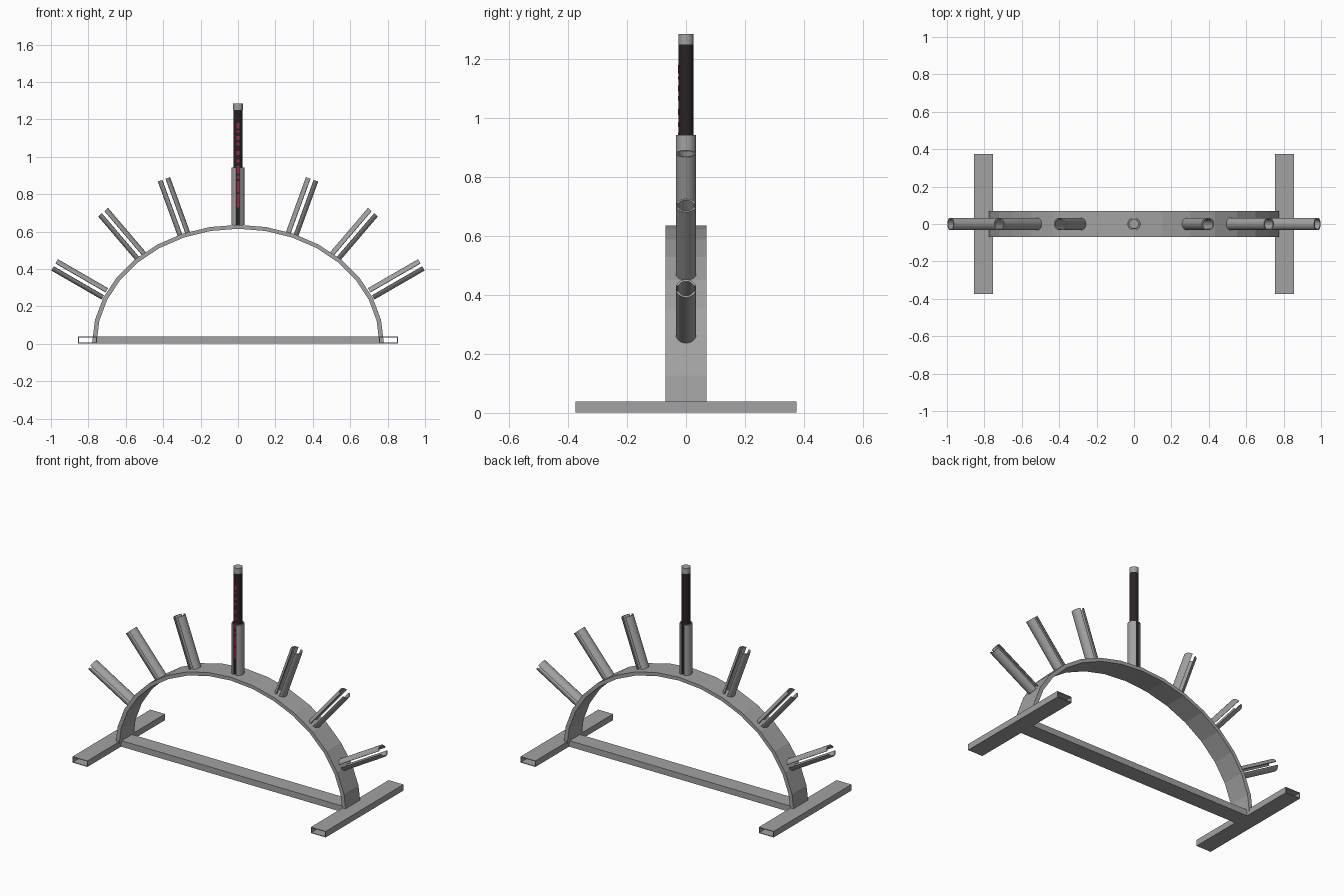
import bpy, bmesh, math
from mathutils import Matrix

if "Cube" in bpy.data.objects:
    bpy.data.objects.remove(bpy.data.objects["Cube"])


def material(name, rgb):
    m = bpy.data.materials.new(name)
    m.diffuse_color = (*rgb, 1)
    m.use_nodes = True
    m.node_tree.nodes["Principled BSDF"].inputs["Base Color"].default_value = m.diffuse_color
    return m


STEEL = material("grey steel", (0.36, 0.36, 0.36))
DARK = material("dark grip", (0.022, 0.016, 0.017))
RED = material("red marking", (0.38, 0.015, 0.05))


def finish(name, bm, mat, matrix=Matrix(), smooth=False):
    bmesh.ops.recalc_face_normals(bm, faces=bm.faces)
    me = bpy.data.meshes.new(name)
    bm.to_mesh(me)
    bm.free()
    me.materials.append(mat)
    ob = bpy.data.objects.new(name, me)
    ob.matrix_world = matrix
    bpy.context.collection.objects.link(ob)
    if smooth:
        bpy.ops.object.select_all(action='DESELECT')
        ob.select_set(True)
        bpy.context.view_layer.objects.active = ob
        bpy.ops.object.shade_smooth_by_angle(angle=math.radians(35))
    return ob


def add_strip(bm, outer, inner, place, closed=False):
    """Solid band between two matching outlines; place(p, end) gives 3D points."""
    rings = [[[bm.verts.new(place(p, e)) for p in line] for line in (outer, inner)]
             for e in (0, 1)]
    (o0, i0), (o1, i1) = rings
    n = len(outer)
    for k in range(n if closed else n - 1):
        j = (k + 1) % n
        for a, b in ((o0, o1), (o1, i1), (i1, i0), (i0, o0)):
            bm.faces.new((a[k], a[j], b[j], b[k]))
    if not closed:
        for k in (0, n - 1):
            bm.faces.new((o0[k], o1[k], i1[k], i0[k]))


def rect(w, h):
    return [(-w, -h), (w, -h), (w, h), (-w, h)]


def box_tube(name, half_len, matrix):
    """Hollow rectangular tube running along local y."""
    bm = bmesh.new()
    add_strip(bm, rect(0.05, 0.0185), rect(0.046, 0.0145),
              lambda p, e: (p[0], (2 * e - 1) * half_len, p[1]), True)
    finish(name, bm, STEEL, matrix)


def cylinder(name, r, z0, z1, mat):
    bm = bmesh.new()
    bmesh.ops.create_cone(bm, cap_ends=True, segments=32, radius1=r, radius2=r, depth=z1 - z0)
    finish(name, bm, mat, Matrix.Translation((0, 0, (z0 + z1) / 2)), True)


# base: two feet and the crossbar
for side, label in ((-1, "left"), (1, "right")):
    box_tube(label + "_foot", 0.375, Matrix.Translation((side * 0.805, 0, 0.0205)))
box_tube("crossbar", 0.76, Matrix.Translation((0, 0, 0.0205)) @ Matrix.Rotation(math.pi / 2, 4, 'Z'))

# faceted elliptical arch
bm = bmesh.new()
angles = [math.pi * k / 16 for k in range(17)]
add_strip(bm, [(0.78 * math.cos(a), 0.633 * math.sin(a)) for a in angles],
          [(0.756 * math.cos(a), 0.612 * math.sin(a)) for a in angles],
          lambda p, e: (p[0], (2 * e - 1) * 0.07, p[1] + 0.003))
finish("arch", bm, STEEL)


# slotted holders: two half shells, open at the front and back
def holder(name, x, z, tilt, length):
    bm = bmesh.new()
    gap = math.radians(18)
    for start in (-math.pi / 2, math.pi / 2):
        arc = [start + gap + (math.pi - 2 * gap) * k / 14 for k in range(15)]
        add_strip(bm, [(0.035 * math.cos(a), 0.035 * math.sin(a)) for a in arc],
                  [(0.028 * math.cos(a), 0.028 * math.sin(a)) for a in arc],
                  lambda p, e: (p[0], p[1], e * length))
    finish(name, bm, STEEL,
           Matrix.Translation((x, 0, z)) @ Matrix.Rotation(math.radians(tilt), 4, 'Y'), True)


holder("holder_centre", 0, 0.635, 0, 0.307)
for i, (x, z, tilt) in enumerate(((0.29, 0.588, 20), (0.52, 0.468, 40.5), (0.712, 0.267, 60))):
    for side, label in ((-1, "left"), (1, "right")):
        holder(f"holder_{label}_{i + 1}", side * x, z, side * tilt, 0.31)

# rod standing in the centre holder
cylinder("rod_grip", 0.025, 0.635, 1.25, DARK)
cylinder("rod_cap", 0.0255, 1.25, 1.285, STEEL)

# red marks on the front of the rod
marks = [(0.73, 0.80), (0.81, 0.87), (0.88, 0.90), (0.91, 0.95), (0.97, 0.985),
         (1.01, 1.03), (1.06, 1.075), (1.09, 1.11), (1.13, 1.14), (1.15, 1.18)]
bm = bmesh.new()
for z0, z1 in marks:
    bmesh.ops.create_cube(bm, size=1, matrix=Matrix.Translation((0, -0.0245, (z0 + z1) / 2))
                          @ Matrix.Diagonal((0.016, 0.004, z1 - z0, 1)))
finish("rod_marks", bm, RED)
